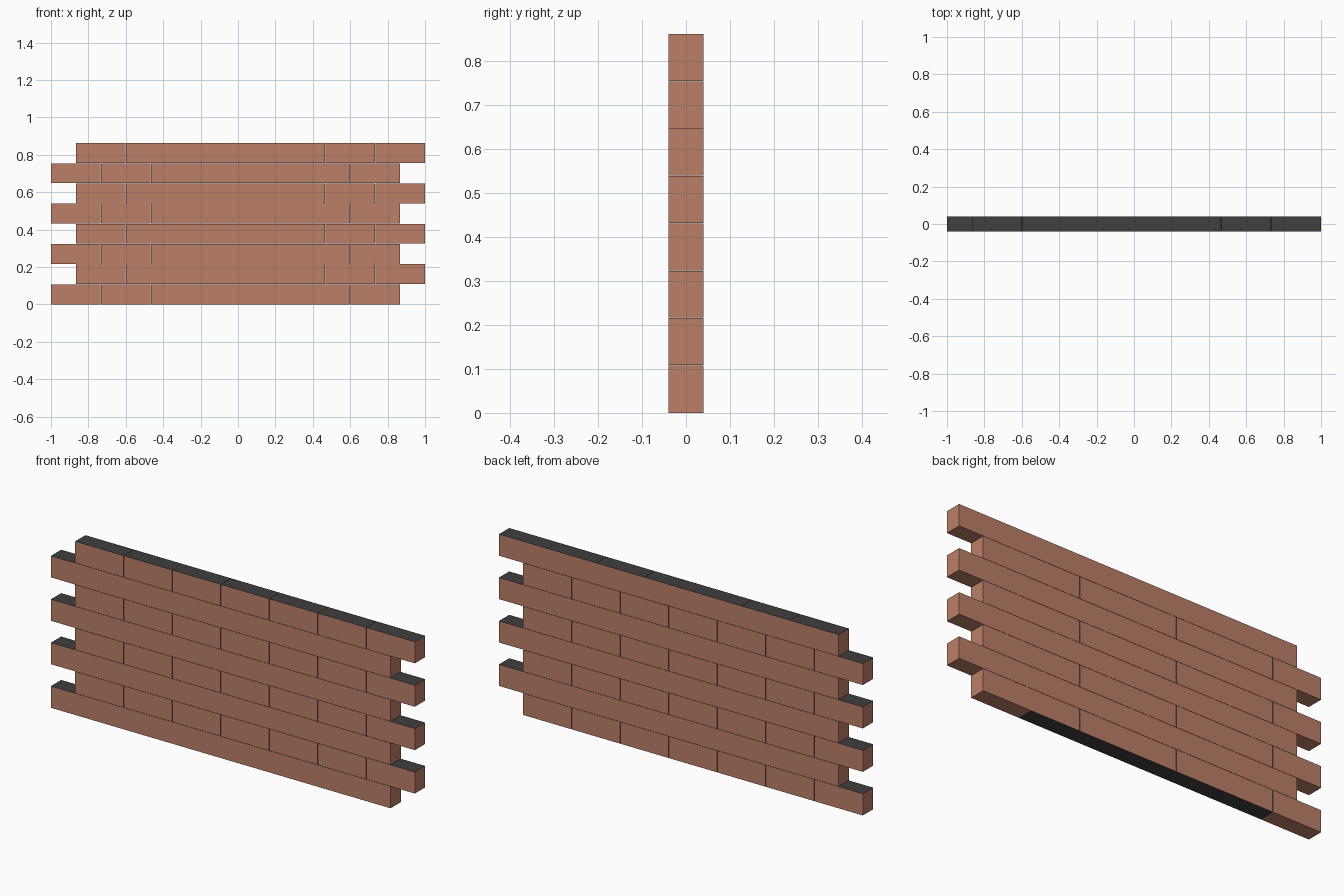
import bpy, bmesh

if "Cube" in bpy.data.objects:
    bpy.data.objects.remove(bpy.data.objects["Cube"])

ROWS, PER_ROW = 8, 7
HEIGHT, DEPTH = 0.8625, 0.08
OFFSET = 2 / 15               # half a brick, the running bond shift
LENGTH = 2 * OFFSET           # brick length
COURSE = HEIGHT / ROWS
GAP = 0.001                   # hairline joint


def make_material(name, color):
    m = bpy.data.materials.new(name)
    m.diffuse_color = (*color, 1)
    m.use_nodes = True
    m.node_tree.nodes["Principled BSDF"].inputs["Base Color"].default_value = m.diffuse_color
    return m


brick_mat = make_material("terracotta brick", (0.50, 0.215, 0.138))
mortar_mat = make_material("dark mortar", (0.050, 0.050, 0.050))


def make_brick(name, x0, x1, z0, z1, left_end, right_end):
    """Box brick: faces in contact with mortar are dark, exposed ones are brick."""
    bm = bmesh.new()
    bmesh.ops.create_cube(bm, size=1)
    for v in bm.verts:
        v.co.x = x1 if v.co.x > 0 else x0
        v.co.y *= DEPTH
        v.co.z = z1 if v.co.z > 0 else z0
    bm.normal_update()
    for f in bm.faces:
        n = f.normal
        top = n.z > 0.5
        bottom = n.z < -0.5 and not (left_end or right_end)
        joint = (n.x < -0.5 and not left_end) or (n.x > 0.5 and not right_end)
        f.material_index = 1 if top or bottom or joint else 0
    mesh = bpy.data.meshes.new(name)
    bm.to_mesh(mesh)
    bm.free()
    mesh.materials.append(brick_mat)
    mesh.materials.append(mortar_mat)
    bpy.context.collection.objects.link(bpy.data.objects.new(name, mesh))


# Courses of bricks, alternately shifted by half a brick
for r in range(ROWS):
    start = -1 + (r % 2) * OFFSET
    for c in range(PER_ROW):
        first, last = c == 0, c == PER_ROW - 1
        x0 = start + c * LENGTH
        make_brick(f"brick_row{r + 1}_{c + 1}",
                   x0 + (0 if first else GAP / 2),
                   x0 + LENGTH - (0 if last else GAP / 2),
                   r * COURSE + (GAP if r else 0), (r + 1) * COURSE,
                   first, last)
